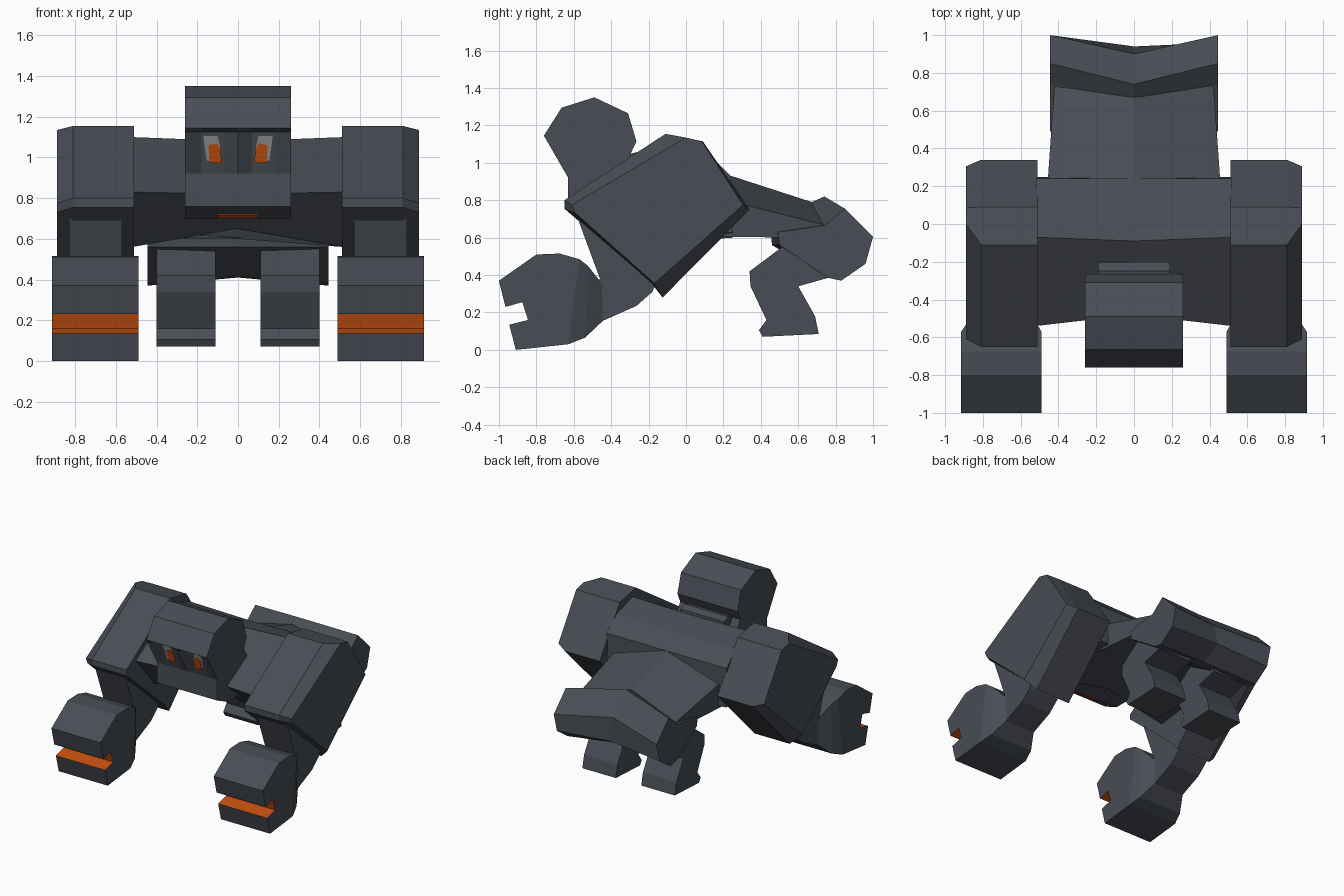
import bpy, bmesh

if "Cube" in bpy.data.objects:
    bpy.data.objects.remove(bpy.data.objects["Cube"])


def material(name, rgb):
    m = bpy.data.materials.new(name)
    m.diffuse_color = (*rgb, 1)
    m.use_nodes = True
    m.node_tree.nodes["Principled BSDF"].inputs["Base Color"].default_value = m.diffuse_color
    return m


STONE = material("dark_slate", (0.065, 0.074, 0.09))
GLOW = material("ember_orange", (0.56, 0.08, 0.005))
PALE = material("eye_grey", (0.29, 0.29, 0.29))


def loft(name, rings, mats=(STONE,), mirror=False, rule=None):
    """Skin a list of equal-length 3D rings, cap both ends."""
    bm = bmesh.new()
    vs = [[bm.verts.new(p) for p in r] for r in rings]
    n = len(rings[0])
    for a, b in zip(vs, vs[1:]):
        for i in range(n):
            j = (i + 1) % n
            bm.faces.new((a[i], a[j], b[j], b[i]))
    bm.faces.new(vs[0])
    bm.faces.new(vs[-1])
    bmesh.ops.recalc_face_normals(bm, faces=bm.faces)
    bm.normal_update()
    if rule:
        for f in bm.faces:
            f.material_index = int(rule(f.calc_center_median(), f.normal))
    me = bpy.data.meshes.new(name)
    bm.to_mesh(me)
    bm.free()
    for m in mats:
        me.materials.append(m)
    ob = bpy.data.objects.new(name, me)
    bpy.context.collection.objects.link(ob)
    if mirror:
        ob.modifiers.new("mirror", "MIRROR").use_mirror_merge = False
    return ob


def ring(x, profile):
    return [(x, y, z) for y, z in profile]


def prism(name, x0, x1, profile, **kw):
    return loft(name, [ring(x0, profile), ring(x1, profile)], **kw)


# Chest beam between the shoulders
chest = [(-.54, .83), (-.07, 1.10), (.13, 1.04), (.24, .93), (.25, .63), (-.3, .56)]
chest_mid = [(-.48, .82), (-.09, 1.08), (.13, 1.03), (.24, .93), (.25, .60), (-.27, .65)]
loft("chest", [ring(-.52, chest), ring(0, chest_mid), ring(.52, chest)])
prism("neck", -.19, .19, [(-.5, .8), (-.5, 1.0), (-.25, 1.06), (-.2, 1.04), (-.2, .8)])

# Shoulder blocks with chamfered outer side
inner = [(-.65, .80), (-.11, 1.155), (.09, 1.115), (.34, .75), (-.125, .28), (-.18, .35), (-.65, .755)]
outer = [(-.61, .775), (0, 1.135), (.085, 1.115), (.305, .775), (-.17, .355), (-.19, .375), (-.59, .73)]
loft("shoulder", [ring(.51, inner), ring(.81, inner), ring(.89, outer)], mirror=True)

# Arms, wrists and fists
prism("arm", .57, .83, [(-.60, .76), (-.46, .38), (-.54, .30), (-.54, .12), (-.445, .155),
                        (-.265, .235), (-.18, .31), (-.05, .6)], mirror=True)


def wrist_ring(x0, x1, low, high):
    return [(x0, *low), (x1, *low), (x1, *high), (x0, *high)]


loft("wrist", [wrist_ring(.49, .915, (-.63, .03), (-.57, .485)),
               wrist_ring(.515, .885, (-.54, .065), (-.525, .45)),
               wrist_ring(.57, .83, (-.445, .155), (-.45, .355))], mirror=True)
prism("fist", .49, .915, [(-1, .37), (-.80, .51), (-.675, .515), (-.57, .485), (-.63, .03),
                          (-.91, 0), (-.945, .135), (-.845, .16), (-.875, .255), (-.965, .23)],
      mats=(STONE, GLOW), mirror=True,
      rule=lambda c, n: .14 < c.z < .25 and c.y < -.8 and abs(n.x) < .5)


# Head with two eye sockets under the brow
def head_profile(brow_y):
    return [(-.76, 1.145), (brow_y, 1.125), (-.63, .92), (-.63, .76), (-.50, .70), (-.28, .70),
            (-.25, .95), (-.30, 1.04), (-.265, 1.115), (-.31, 1.265), (-.49, 1.35), (-.665, 1.295)]


flat, deep = head_profile(-.748), head_profile(-.69)
loft("head", [ring(x, flat if abs(x) in (0, .26) else deep)
              for x in (-.26, -.18, -.07, 0, .07, .18, .26)])


# Thin eye plates lying on the sockets
def eye(name, outline, lift, mat):
    rings = [[(x, -.69 + (1.125 - z) * .293 - d, z) for x, z in outline] for d in (lift, -.001)]
    loft(name, rings, mats=(mat,), mirror=True)


eye("eye_rim", [(.10, 1.105), (.17, 1.105), (.155, .985), (.08, .975), (.085, 1.04)], .004, PALE)
eye("eye_core", [(.085, 1.04), (.105, 1.07), (.145, 1.06), (.14, .972), (.08, .972)], .008, GLOW)

# Glowing slit under the chin
prism("mouth_slit", -.1, .1, [(-.55, .723), (-.51, .7046), (-.512, .6996), (-.552, .718)], mats=(GLOW,))

# Waist with a raised spine
loft("waist", [[(-.46, .18, .81), (0, .18, .95), (.46, .18, .81), (.46, .18, .605), (-.46, .18, .605)],
               [(-.42, .75, .665), (0, .72, .775), (.42, .75, .665), (.42, .6, .60), (-.42, .6, .60)]])

# Hips, peaked in the middle and notched at the back
hip = [(.74, .665), (.85, .755), (1, .605), (.96, .46), (.83, .37), (.76, .385), (.50, .56), (.49, .63)]
hip_mid = [(.66, .785), (.74, .82), (.90, .66), (.94, .49), (.78, .41), (.70, .42), (.46, .56), (.45, .66)]
loft("hips", [ring(-.445, hip), ring(0, hip_mid), ring(.445, hip)])

# Hind legs
prism("hind_leg", .11, .40, [(.34, .42), (.50, .54), (.60, .62), (.80, .50), (.76, .385), (.60, .34), (.69, .18),
                             (.71, .085), (.41, .07), (.39, .105), (.43, .16), (.345, .34)], mirror=True)
